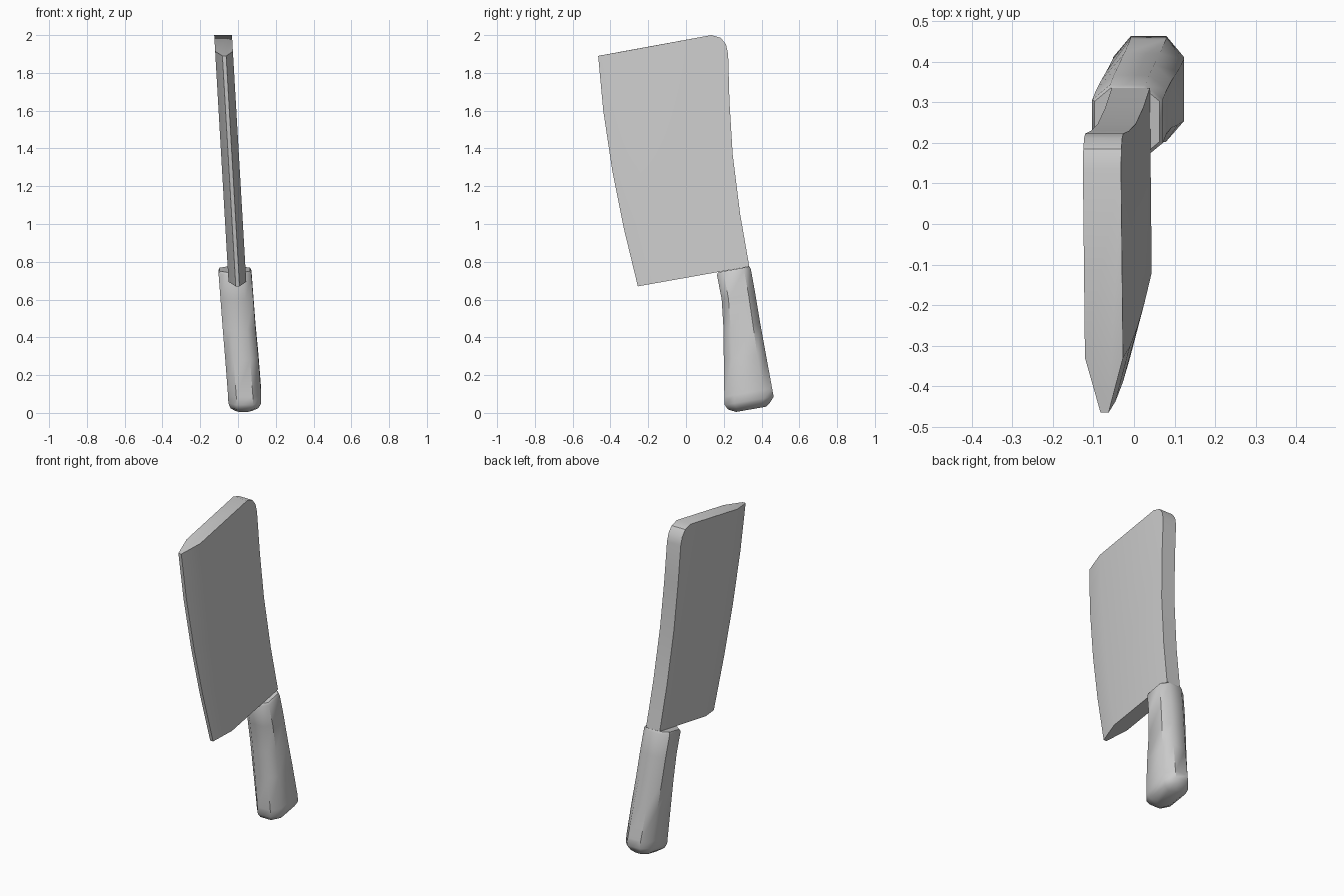
import bpy, bmesh

if "Cube" in bpy.data.objects:
    bpy.data.objects.remove(bpy.data.objects["Cube"])

def finish(bm, name, angle):
    bmesh.ops.recalc_face_normals(bm, faces=bm.faces)
    mesh = bpy.data.meshes.new(name)
    bm.to_mesh(mesh)
    bm.free()
    ob = bpy.data.objects.new(name, mesh)
    bpy.context.collection.objects.link(ob)
    bpy.ops.object.select_all(action='DESELECT')
    ob.select_set(True)
    bpy.context.view_layer.objects.active = ob
    bpy.ops.object.shade_smooth_by_angle(angle=angle)
    return ob

# Blade: side profile in (y, z), the whole plane leaning slightly in x
def lean(z):
    return 0.037 - 0.058 * z

edge = [(-0.465, 1.89), (-0.438, 1.6), (-0.39, 1.28), (-0.33, 0.98), (-0.255, 0.67)]
flat = [(y + 0.135, z + 0.024) for y, z in edge]
spine = [(0.335, 0.775), (0.287, 1.05), (0.247, 1.37), (0.23, 1.65), (0.223, 1.9),
         (0.212, 1.95), (0.185, 1.985), (0.135, 2.0)]

bm = bmesh.new()
def row(points, half):
    return [bm.verts.new((lean(z) + half, y, z)) for y, z in points]

sides = []
for s in (-1, 1):
    e, f, p = row(edge, s * 0.01), row(flat, s * 0.047), row(spine, s * 0.047)
    bm.faces.new(f + p)
    for i in range(len(e) - 1):
        bm.faces.new((e[i], e[i + 1], f[i + 1], f[i]))
    sides.append((e, f, p))
(e0, f0, p0), (e1, f1, p1) = sides
for a, b in ((e0, e1), (p0, p1)):              # cutting edge and spine strips
    for i in range(len(a) - 1):
        bm.faces.new((a[i], a[i + 1], b[i + 1], b[i]))
bm.faces.new((e0[0], f0[0], p0[-1], p1[-1], f1[0], e1[0]))       # tip end
bm.faces.new((e0[-1], f0[-1], p0[0], p1[0], f1[-1], e1[-1]))     # heel end
finish(bm, "blade", 0.52)

# Handle: chamfered rings lofted from butt to bolster
# (front y, front z, back y, back z, half width, x centre)
rings = [
    (0.265, 0.005, 0.425, 0.033, 0.045, 0.030),
    (0.222, 0.018, 0.445, 0.055, 0.074, 0.034),
    (0.205, 0.042, 0.464, 0.085, 0.087, 0.036),
    (0.203, 0.085, 0.456, 0.130, 0.088, 0.035),
    (0.200, 0.280, 0.421, 0.320, 0.088, 0.020),
    (0.199, 0.440, 0.393, 0.475, 0.087, 0.006),
    (0.189, 0.600, 0.367, 0.630, 0.087, -0.006),
    (0.164, 0.730, 0.343, 0.762, 0.087, -0.016),
    (0.170, 0.744, 0.336, 0.775, 0.080, -0.017),
]
section = [(-0.5, 0), (0.5, 0), (1, 0.2), (1, 0.8), (0.5, 1), (-0.5, 1), (-1, 0.8), (-1, 0.2)]
bm = bmesh.new()
loops = []
for yf, zf, yb, zb, w, cx in rings:
    loops.append([bm.verts.new((cx + u * w, yf + (yb - yf) * t, zf + (zb - zf) * t))
                  for u, t in section])
for a, b in zip(loops, loops[1:]):
    for i in range(8):
        j = (i + 1) % 8
        bm.faces.new((a[i], a[j], b[j], b[i]))
bm.faces.new(loops[0])
bm.faces.new(loops[-1])
finish(bm, "handle", 0.8)
